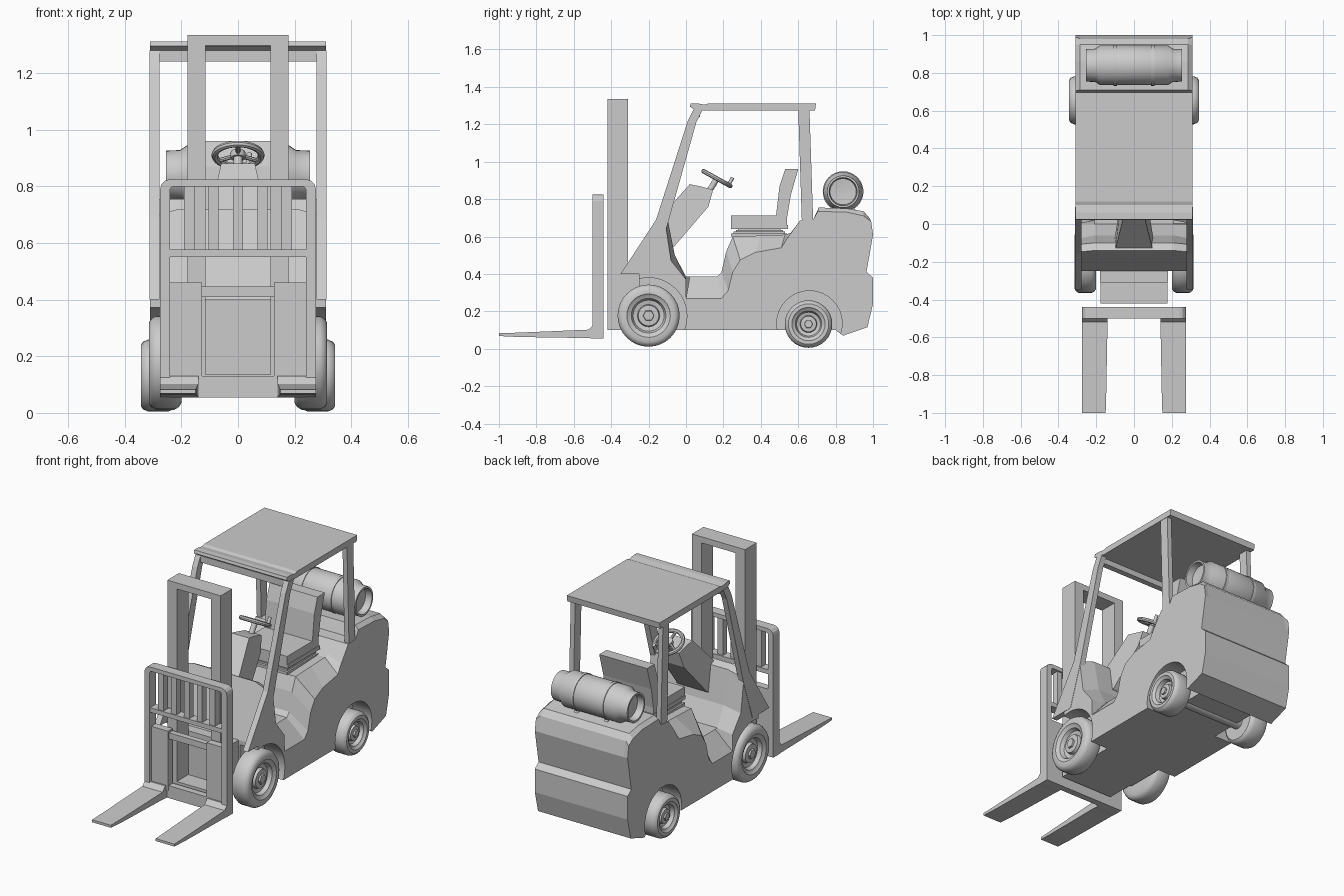
import bpy, bmesh, math
from mathutils import Vector, Matrix

if "Cube" in bpy.data.objects:
    bpy.data.objects.remove(bpy.data.objects["Cube"])


def finish(name, bm, smooth=False):
    bmesh.ops.recalc_face_normals(bm, faces=bm.faces)
    me = bpy.data.meshes.new(name)
    bm.to_mesh(me)
    bm.free()
    ob = bpy.data.objects.new(name, me)
    bpy.context.collection.objects.link(ob)
    bpy.ops.object.select_all(action='DESELECT')
    ob.select_set(True)
    bpy.context.view_layer.objects.active = ob
    if smooth:
        bpy.ops.object.shade_smooth_by_angle(angle=math.radians(35))
    return ob


def loft(name, sections, smooth=False):
    """Skin a list of equal-length closed sections and cap both ends."""
    bm = bmesh.new()
    rings = [[bm.verts.new(p) for p in s] for s in sections]
    n = len(rings[0])
    for a, b in zip(rings, rings[1:]):
        for i in range(n):
            j = (i + 1) % n
            bm.faces.new((a[i], a[j], b[j], b[i]))
    bm.faces.new(rings[0])
    bm.faces.new(rings[-1])
    return finish(name, bm, smooth)


def prism(name, pts, x0, x1):
    return loft(name, [[(x, y, z) for y, z in pts] for x in (x0, x1)])


def box(name, x0, x1, y0, y1, z0, z1):
    return prism(name, [(y0, z0), (y1, z0), (y1, z1), (y0, z1)], x0, x1)


def lathe(name, profile, centre, side=1, n=32):
    """Revolve (x, radius) points about the x axis."""
    _, cy, cz = centre
    secs = []
    for x, r in profile:
        secs.append([(centre[0] + side * x, cy + r * math.cos(2 * math.pi * k / n),
                      cz + r * math.sin(2 * math.pi * k / n)) for k in range(n)])
    return loft(name, secs, True)


def rod(name, a, b, r, n=12):
    a, b = Vector(a), Vector(b)
    q = (b - a).to_track_quat('Z', 'Y')
    return loft(name, [[p + q @ Vector((r * math.cos(2 * math.pi * k / n),
                                        r * math.sin(2 * math.pi * k / n), 0))
                        for k in range(n)] for p in (a, b)], True)


# Body: outer side profile paired with the raised inner profile
outer = [(-.25, .10), (-.25, .40), (-.15, .69), (-.11, .67), (-.08, .47), (0, .37), (0, .27),
         (.19, .27), (.225, .31), (.25, .41), (.29, .475), (.37, .515), (.51, .54), (.54, .59),
         (.61, .685), (.68, .69), (.705, .735), (.86, .73), (.95, .71), (.99, .68), (1, .61),
         (.965, .41), (1, .38), (1, .24), (.97, .115), (.84, .07), (.80, .10)]
inner = list(outer)
inner[2:14] = [(-.14, .72), (-.10, .70), (-.06, .50), (0, .385), (.02, .385), (.165, .385),
               (.19, .41), (.215, .52), (.25, .60), (.40, .605), (.53, .61), (.56, .62)]
inner[16:20] = [(.71, .755), (.86, .75), (.95, .735), (.98, .70)]
inner_x = [.285 if i > 14 else .21 for i in range(len(outer))]
body = loft("body", [
    [(-.31, y, z) for y, z in outer],
    [(-w, y, z) for w, (y, z) in zip(inner_x, inner)],
    [(w, y, z) for w, (y, z) in zip(inner_x, inner)],
    [(.31, y, z) for y, z in outer]])

# Wheel arches cut from the body
for cy, cz, r in ((-.20, .175, .205), (.66, .135, .175)):
    for s in (1, -1):
        cut = lathe("arch_cutter", [(.19, r), (.45, r)], (0, cy, cz), s)
        m = body.modifiers.new("arch", 'BOOLEAN')
        m.operation, m.solver, m.object = 'DIFFERENCE', 'EXACT', cut
        bpy.context.view_layer.objects.active = body
        bpy.ops.object.modifier_apply(modifier=m.name)
        bpy.data.objects.remove(cut)

box("front_axle_housing", -.18, .18, -.31, -.2, .10, .40)

# Wheels: rounded tyre, recessed rim, hub and hexagonal nut
for label, cy, r, x0, x1 in (("front", -.20, .166, .20, .315), ("rear", .655, .127, .22, .343)):
    for s in (1, -1):
        side = "right" if s > 0 else "left"
        c = (0, cy, r + .006 * (label == "front") + .005)
        lathe(f"{label}_wheel_{side}", [
            (x0, r * .6), (x0, r * .85), (x0 + .008, r * .94), (x0 + .025, r),
            (x1 - .025, r), (x1 - .008, r * .94), (x1, r * .85), (x1, r * .70),
            (x1 - .006, r * .66), (x1 - .012, r * .56), (x1 - .035, r * .50),
            (x1 - .04, r * .36), (x1 - .02, r * .33), (x1 - .018, r * .24)], c, s)
        lathe(f"{label}_hub_nut_{side}", [(x1 - .03, r * .2), (x1 - .008, r * .17)], c, s, 6)
    rod(f"{label}_axle", (-x0 - .01, cy, r), (x0 + .01, cy, r), .04)

# Overhead guard: front pillars with fins, rear posts, roof
for s in (1, -1):
    side = "right" if s > 0 else "left"
    prism(f"front_pillar_{side}", [(-.35, .40), (-.19, .40), (-.10, .66), (.055, 1.21), (.09, 1.28),
                                   (.04, 1.28), (.01, 1.22), (-.16, .69)], s * .278, s * .312)
    prism(f"rear_post_{side}", [(.62, .66), (.68, .68), (.66, 1.28), (.60, 1.28)],
          s * .278, s * .308)
prism("roof", [(.02, 1.295), (.05, 1.275), (.69, 1.275), (.695, 1.312), (.12, 1.312),
               (.10, 1.305), (.06, 1.312), (.025, 1.312)], -.31, .31)
box("roof_front_bar", -.28, .28, .04, .075, 1.24, 1.28)

# Steering column, tapering towards the top
column = [(-.13, .50, .11), (-.06, .55, .10), (.12, .76, .07), (.145, .85, .055),
          (.07, .87, .055), (.02, .88, .06), (-.14, .70, .10)]
loft("steering_column", [[(s * w, y, z) for y, z, w in column] for s in (-1, 1)])

# Steering wheel
mid = Vector((0, .165, .91))
tilt = Vector((0, .48, .877)).to_track_quat('Z', 'Y')
rod("steering_shaft", (0, .11, .82), mid, .016)
bpy.ops.mesh.primitive_torus_add(major_radius=.082, minor_radius=.012, major_segments=28,
                                 minor_segments=8, location=mid, rotation=tilt.to_euler())
bpy.context.object.name = "steering_wheel_rim"
bpy.ops.object.shade_smooth_by_angle()
rod("steering_wheel_hub", mid - tilt @ Vector((0, 0, .012)), mid + tilt @ Vector((0, 0, .012)), .026)
for k in range(3):
    a = math.radians(90 + 120 * k)
    rod("steering_wheel_spoke", mid, mid + tilt @ Vector((.08 * math.cos(a), .08 * math.sin(a), 0)), .008, 8)
knob = mid + Vector((.04, .065, -.03))
rod("steering_knob", knob, knob + tilt @ Vector((0, 0, .04)), .01)

# Seat
box("seat_base", -.16, .16, .24, .54, .60, .617)
for i in range(3):
    d = .012 * i
    box("seat_bellows", -.15 + d, .15 - d, .255 + d, .53 - d, .616 + .009 * i, .627 + .009 * i)
box("seat_pan", -.165, .165, .24, .545, .64, .662)
box("seat_cushion", -.16, .16, .24, .54, .662, .712)
prism("seat_backrest", [(.48, .70), (.54, .70), (.56, .82), (.60, .96), (.53, .96), (.50, .87)],
      -.16, .16)

# Gas tank with open end collars, straps and cradle feet
half = [(.18, .105), (.205, .088), (.255, .086), (.255, .075), (.215, .07), (.21, .03)]
lathe("gas_tank", [(-x, r) for x, r in reversed(half)] + half, (0, .84, .84))
for x in (-.10, .10):
    lathe("tank_strap", [(x - .009, .109), (x + .009, .109)], (0, .84, .84))
    prism("tank_foot", [(.75, .73), (.93, .72), (.89, .76), (.79, .76)], x - .012, x + .012)

# Mast
for s in (1, -1):
    box("mast_rail", s * .115, s * .178, -.42, -.31, .10, 1.335)
box("mast_top", -.116, .116, -.42, -.31, 1.298, 1.335)
box("mast_foot", -.116, .116, -.42, -.31, .10, .135)

# Fork carriage: rounded outer frame, grille bars, lower frame
arch = []
for r, w, top in ((.035, .275, .825), (.012, .24, .80)):
    arc = [(w - r + r * math.cos(math.radians(a)), top - r + r * math.sin(math.radians(a)))
           for a in (0, 30, 60, 90)]
    path = [(w, .055)] + arc + [(-x, z) for x, z in reversed(arc)] + [(-w, .055)]
    arch += path if not arch else path[::-1]
loft("carriage_frame", [[(x, y, z) for x, z in arch] for y in (-.50, -.44)])
for k in range(-2, 3):
    box("grille_bar", k * .086 - .018, k * .086 + .018, -.49, -.45, .57, .805)
box("carriage_upper_bar", -.241, .241, -.497, -.44, .55, .577)
box("carriage_middle_bar", -.13, .13, -.475, -.44, .41, .447)
box("carriage_lower_bar", -.241, .241, -.48, -.44, .055, .13)
for s in (1, -1):
    box("carriage_plate", s * .128, s * .241, -.485, -.44, .10, .46)

# Forks
for s in (1, -1):
    loft("fork", [[(s * a, y, z0), (s * .275, y, z0), (s * .275, y, z1), (s * a, y, z1)]
                  for y, a, z0, z1 in ((-1, .15, .068, .083), (-.90, .147, .063, .086),
                                       (-.52, .14, .057, .102), (-.495, .14, .055, .13),
                                       (-.44, .14, .055, .13))])
